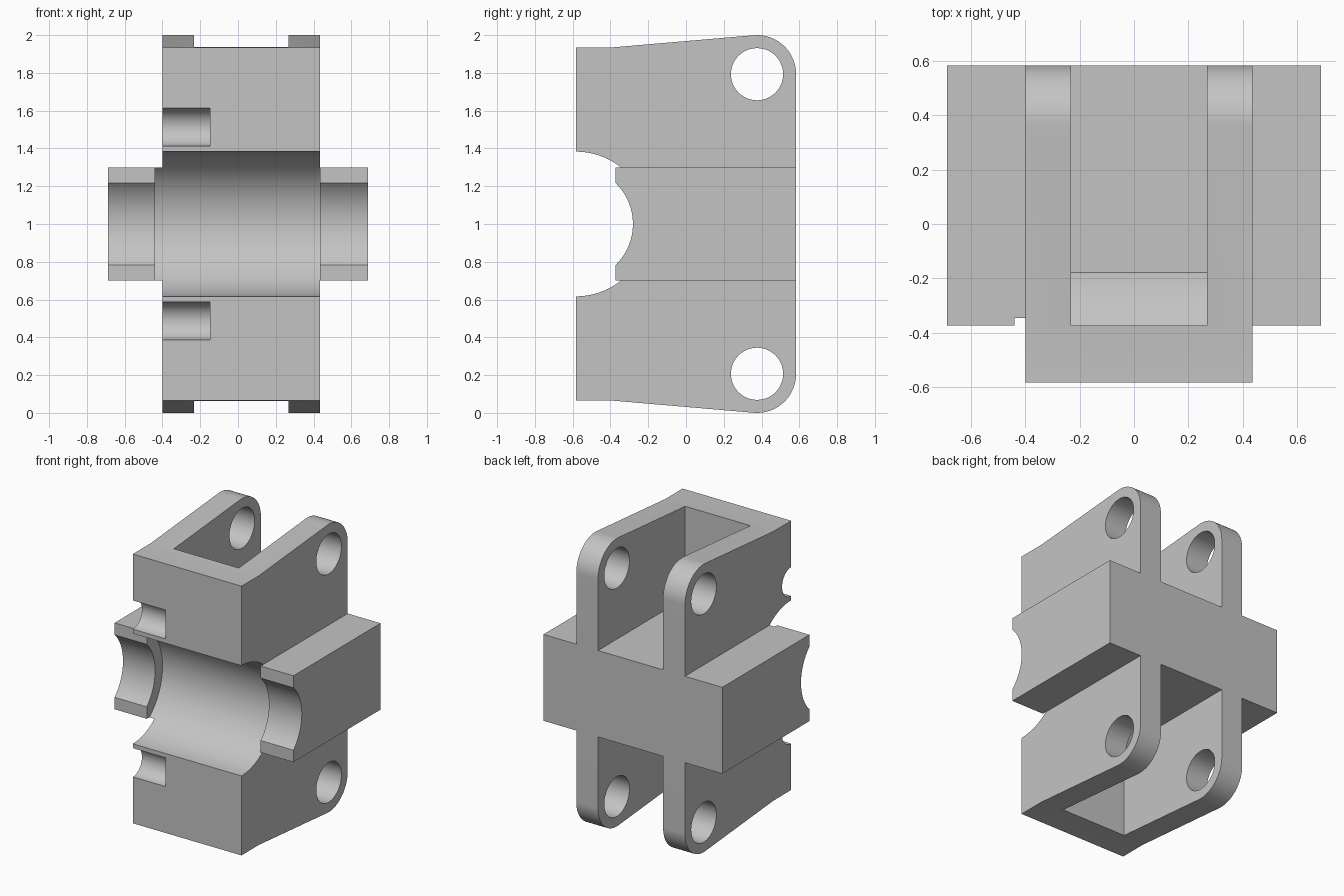
import bpy, bmesh
from math import cos, sin, radians

cube = bpy.data.objects.get("Cube")
if cube:
    bpy.data.objects.remove(cube, do_unlink=True)

FRONT, BACK = -0.583, 0.583
LEFT_WALL, RIGHT_WALL = -0.4, 0.435
EAR_R = 0.207
EAR_Y, EAR_Z = BACK - EAR_R, 2 - EAR_R

grey = bpy.data.materials.new("machined grey")
grey.use_nodes = True
colour = (0.55, 0.55, 0.55, 1)
grey.diffuse_color = colour
grey.node_tree.nodes["Principled BSDF"].inputs["Base Color"].default_value = colour


def arc(y, z, r, start, end, steps):
    """Points on an arc in the side plane, angles in degrees."""
    angles = [radians(start + (end - start) * i / steps) for i in range(steps + 1)]
    return [(y + r * cos(a), z + r * sin(a)) for a in angles]


def flip(points):
    """Mirror a side profile about mid height."""
    return [(y, 2 - z) for y, z in reversed(points)]


def prism(name, points, x0, x1):
    """Extrude a side profile from x0 to x1."""
    bm = bmesh.new()
    face = bm.faces.new([bm.verts.new((x0, y, z)) for y, z in points])
    made = bmesh.ops.extrude_face_region(bm, geom=[face])["geom"]
    bmesh.ops.translate(bm, vec=(x1 - x0, 0, 0),
                        verts=[v for v in made if isinstance(v, bmesh.types.BMVert)])
    bmesh.ops.recalc_face_normals(bm, faces=bm.faces)
    mesh = bpy.data.meshes.new(name)
    bm.to_mesh(mesh)
    bm.free()
    mesh.materials.append(grey)
    ob = bpy.data.objects.new(name, mesh)
    bpy.context.collection.objects.link(ob)
    return ob


def rod(name, y, z, r, x0, x1):
    return prism(name, arc(y, z, r, 0, 360, 96)[:-1], x0, x1)


def combine(target, tool, operation="DIFFERENCE"):
    """Apply a boolean and discard the tool."""
    tool.hide_render = True
    mod = target.modifiers.new(tool.name, "BOOLEAN")
    mod.operation, mod.solver, mod.object = operation, "EXACT", tool
    graph = bpy.context.evaluated_depsgraph_get()
    result = bpy.data.meshes.new_from_object(target.evaluated_get(graph))
    target.modifiers.clear()
    target.data = result
    bpy.data.objects.remove(tool, do_unlink=True)


# Main body with rounded ears at the back, top and bottom
upper = [(FRONT, 1.935), (-0.39, 1.935)] + arc(EAR_Y, EAR_Z, EAR_R, 94.6, 0, 28)
body = prism("clevis_body", upper + flip(upper), LEFT_WALL, RIGHT_WALL)

# Cross bar through the middle
bar = [(-0.373, 0.7), (BACK, 0.7), (BACK, 1.3), (-0.373, 1.3)]
combine(body, prism("cross_bar", bar, -0.687, 0.687), "UNION")

# Slots between the ears, with a floor that wraps around the bore
slot = arc(FRONT, 1, 0.504, 65.4, 36.53, 16)
slot[-1] = (slot[-1][0], 1.3)
slot += [(0.8, 1.3), (0.8, 2.2), (slot[0][0], 2.2)]
for name, points in (("upper_slot", slot), ("lower_slot", flip(slot))):
    combine(body, prism(name, points, -0.232, 0.268))

# Half bores: wide in the body, narrow through the bar
combine(body, rod("wide_bore", FRONT, 1, 0.383, -0.44, RIGHT_WALL))
combine(body, rod("narrow_bore", FRONT, 1, 0.302, -0.8, 0.8))

# Ear pin holes and short side grooves
for side in (1, -1):
    combine(body, rod("pin_hole", EAR_Y, 1 + side * (EAR_Z - 1), 0.138, -0.6, 0.6))
    combine(body, rod("side_groove", FRONT, 1 + side * 0.513, 0.1, -0.6, -0.147))

# Smooth the curved faces only
bpy.ops.object.select_all(action="DESELECT")
body.select_set(True)
bpy.context.view_layer.objects.active = body
bpy.ops.object.shade_smooth_by_angle(angle=radians(20))
